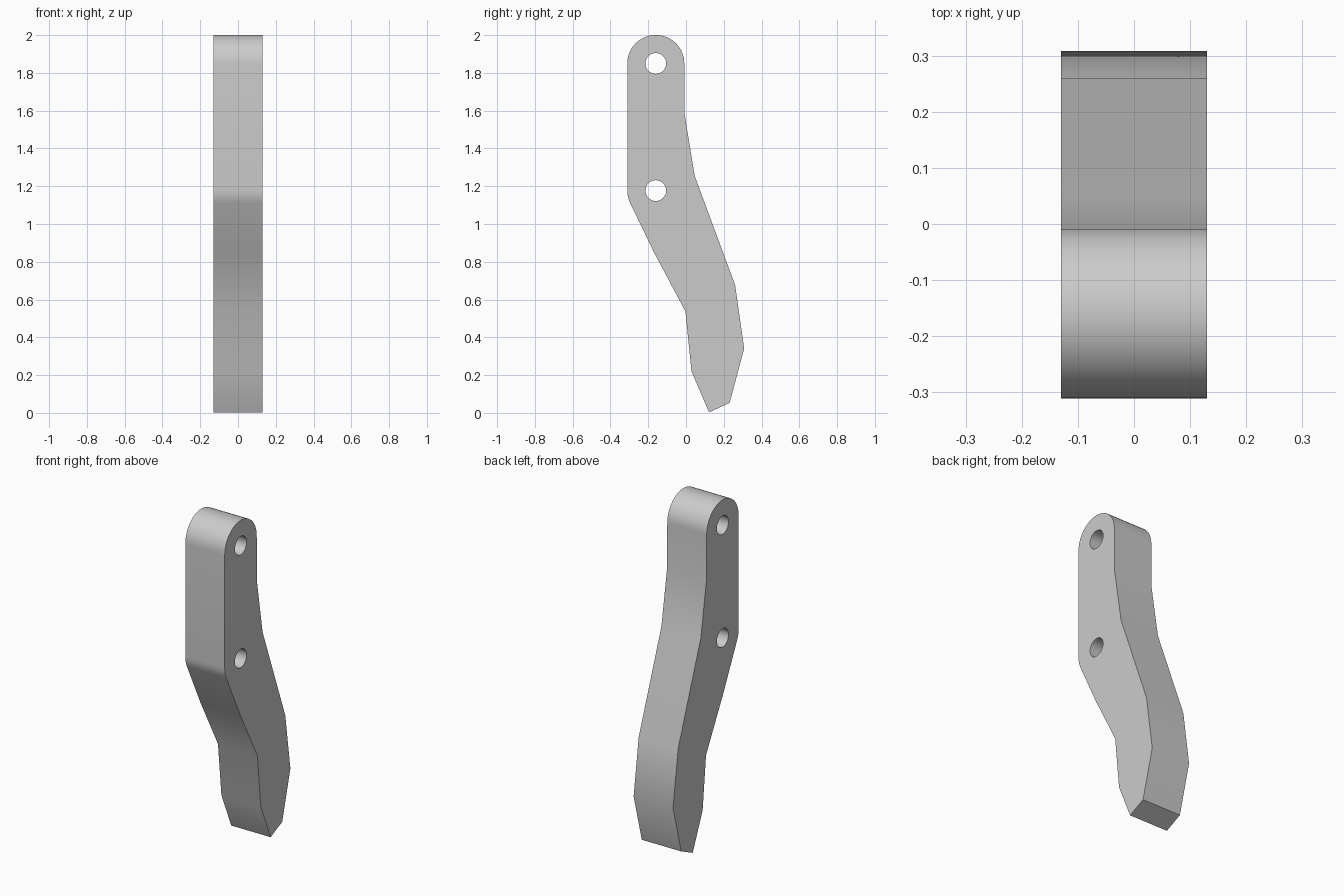
import bpy
import bmesh
from math import sin, cos, pi, radians

cube = bpy.data.objects.get("Cube")
if cube:
    bpy.data.objects.remove(cube)

HALF_WIDTH = 0.13
BOLT_Y, TOP_Z, LOW_Z = -0.16, 1.85, 1.177
END_RADIUS, HOLE_RADIUS = 0.151, 0.055


def arc(z, radius, start, end, steps):
    """Points (y, z) on an arc around a bolt axis, angles in degrees."""
    angles = [radians(start + (end - start) * i / steps) for i in range(steps + 1)]
    return [(BOLT_Y + radius * cos(a), z + radius * sin(a)) for a in angles]


def add_loop(bm, points):
    verts = [bm.verts.new((-HALF_WIDTH, y, z)) for y, z in points]
    return [bm.edges.new((v, verts[i - 1])) for i, v in enumerate(verts)]


# Side outline: rounded top, angled front edge, pointed foot, angled back edge
outline = arc(TOP_Z, END_RADIUS, 0, 180, 24)
outline += arc(LOW_Z, END_RADIUS, 180, 205, 4)
outline += [(-0.167, 0.845), (-0.003, 0.537), (0.029, 0.22), (0.122, 0.003),
            (0.231, 0.053), (0.308, 0.341), (0.26, 0.677), (0.046, 1.255),
            (-0.008, 1.585)]

# Fill the outline around the two bolt holes, then extrude across the width
bm = bmesh.new()
edges = add_loop(bm, outline)
for hole_z in (TOP_Z, LOW_Z):
    edges += add_loop(bm, arc(hole_z, HOLE_RADIUS, 0, 360, 32)[:-1])
bmesh.ops.triangle_fill(bm, edges=edges, use_beauty=True)
result = bmesh.ops.extrude_face_region(bm, geom=bm.faces[:], use_keep_orig=True)
moved = [g for g in result["geom"] if isinstance(g, bmesh.types.BMVert)]
bmesh.ops.translate(bm, verts=moved, vec=(2 * HALF_WIDTH, 0, 0))
bmesh.ops.recalc_face_normals(bm, faces=bm.faces[:])

mesh = bpy.data.meshes.new("bent_lever")
bm.to_mesh(mesh)
bm.free()
lever = bpy.data.objects.new("bent_lever", mesh)
bpy.context.collection.objects.link(lever)

# Plain grey finish
grey = bpy.data.materials.new("light_grey")
grey.use_nodes = True
colour = (0.6, 0.6, 0.6, 1)
grey.diffuse_color = colour
grey.node_tree.nodes["Principled BSDF"].inputs["Base Color"].default_value = colour
mesh.materials.append(grey)

# Smooth sides with crisp outline edges
bpy.ops.object.select_all(action='DESELECT')
lever.select_set(True)
bpy.context.view_layer.objects.active = lever
bpy.ops.object.shade_smooth_by_angle(angle=radians(30))
